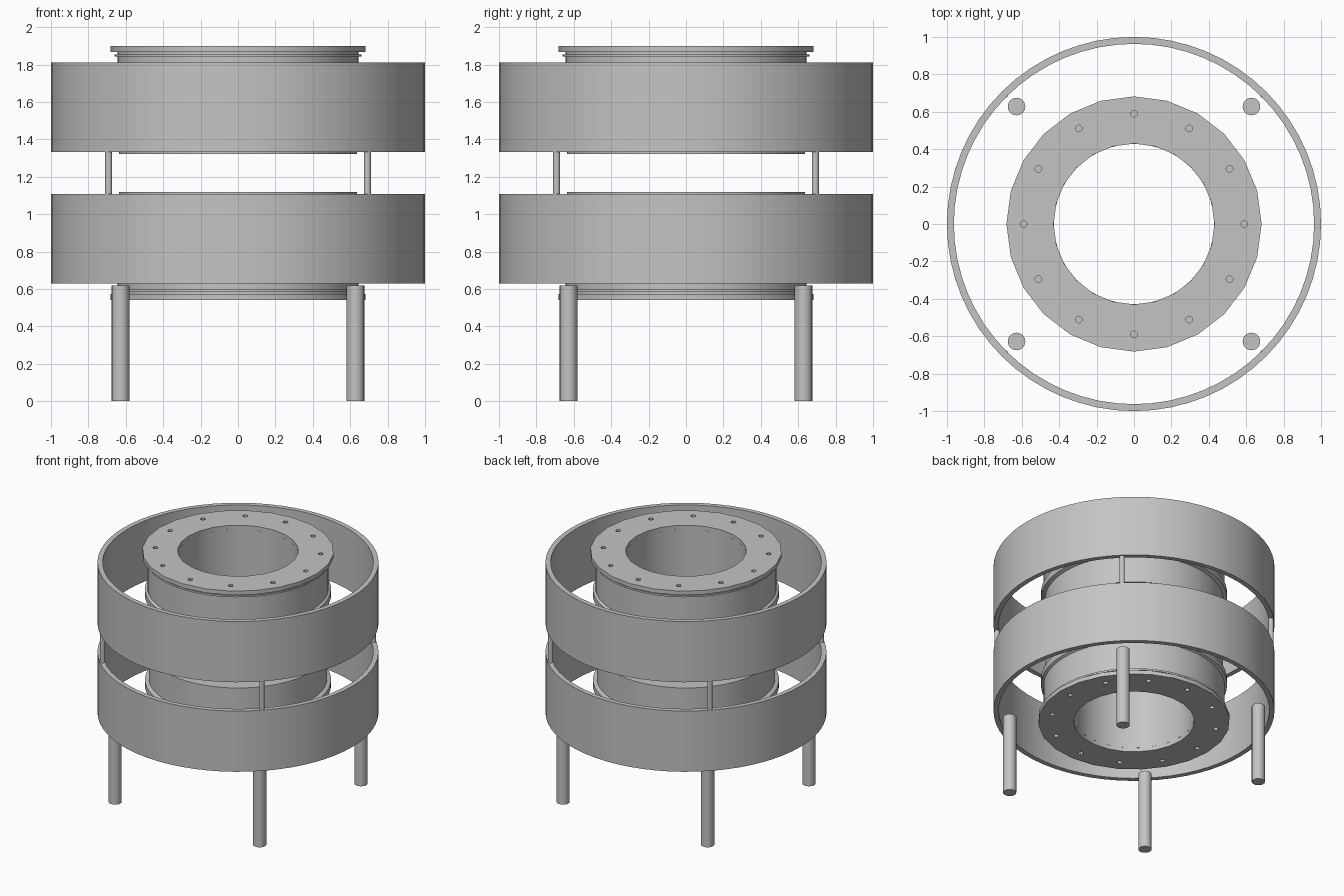
import bpy, bmesh, math

cube = bpy.data.objects.get("Cube")
if cube:
    bpy.data.objects.remove(cube, do_unlink=True)

MID = 1.22  # the two housings mirror each other about this height

metal = bpy.data.materials.new("plain grey metal")
metal.use_nodes = True
grey = (0.55, 0.55, 0.55, 1)
metal.diffuse_color = grey
metal.node_tree.nodes["Principled BSDF"].inputs["Base Color"].default_value = grey


def activate(obj):
    bpy.ops.object.select_all(action="DESELECT")
    obj.select_set(True)
    bpy.context.view_layer.objects.active = obj


def finish(name, bm):
    bmesh.ops.recalc_face_normals(bm, faces=bm.faces)
    mesh = bpy.data.meshes.new(name)
    bm.to_mesh(mesh)
    bm.free()
    mesh.materials.append(metal)
    obj = bpy.data.objects.new(name, mesh)
    bpy.context.collection.objects.link(obj)
    return obj


def smooth(obj):
    activate(obj)
    bpy.ops.object.shade_smooth_by_angle(angle=math.radians(30))


def lathe(name, profile, sides):
    """Revolve a closed (radius, z) outline about the z axis."""
    bm = bmesh.new()
    rings = []
    for i in range(sides):
        a = math.tau * i / sides
        rings.append([bm.verts.new((r * math.cos(a), r * math.sin(a), z)) for r, z in profile])
    n = len(profile)
    for i in range(sides):
        a, b = rings[i], rings[(i + 1) % sides]
        for j in range(n):
            k = (j + 1) % n
            bm.faces.new((a[j], b[j], b[k], a[k]))
    return finish(name, bm)


def tube(name, inner, outer, z0, z1, sides):
    return lathe(name, [(inner, z0), (outer, z0), (outer, z1), (inner, z1)], sides)


def rods(name, spots, radius, z0, z1, sides):
    """Upright cylinders at each (x, y) spot, in one mesh."""
    bm = bmesh.new()
    for x, y in spots:
        made = bmesh.ops.create_cone(bm, cap_ends=True, segments=sides, radius1=radius,
                                     radius2=radius, depth=z1 - z0)
        bmesh.ops.translate(bm, verts=made["verts"], vec=(x, y, (z0 + z1) / 2))
    return finish(name, bm)


def corners(d):
    return [(sx * d, sy * d) for sx in (-1, 1) for sy in (-1, 1)]


# Housing outline, from the inner end up to the flange
outline = [(0.428, 1.322), (0.635, 1.322), (0.635, 1.54), (0.662, 1.55), (0.662, 1.6),
           (0.645, 1.61), (0.645, 1.842), (0.66, 1.842), (0.66, 1.855), (0.645, 1.855),
           (0.645, 1.868), (0.428, 1.868)]
bolt_spots = [(0.59 * math.cos(math.tau * i / 12), 0.59 * math.sin(math.tau * i / 12))
              for i in range(12)]

for side, flip in (("upper", False), ("lower", True)):
    def level(z):
        return 2 * MID - z if flip else z

    # Wide outer ring
    low, high = sorted((level(1.333), level(1.81)))
    smooth(tube(side + "_outer_ring", 0.963, 1.0, low, high, 64))

    # Hollow housing
    smooth(lathe(side + "_housing", [(r, level(z)) for r, z in outline], 64))

    # Flange with bolt holes
    low, high = sorted((level(1.868), level(1.9)))
    flange = tube(side + "_flange", 0.43, 0.682, low, high, 24)
    cutter = rods("bolt_hole_cutter", bolt_spots, 0.018, low - 0.02, high + 0.02, 12)
    cutter.hide_render = True
    activate(flange)
    cut = flange.modifiers.new("bolt_holes", "BOOLEAN")
    cut.operation, cut.solver, cut.object = "DIFFERENCE", "EXACT", cutter
    bpy.ops.object.modifier_apply(modifier=cut.name)
    bpy.data.objects.remove(cutter, do_unlink=True)
    smooth(flange)

# Thin posts between the two outer rings
smooth(rods("ring_posts", corners(0.692), 0.019, 1.106, 1.334, 16))

# Legs
smooth(rods("legs", corners(0.628), 0.047, 0.0, 0.62, 24))
